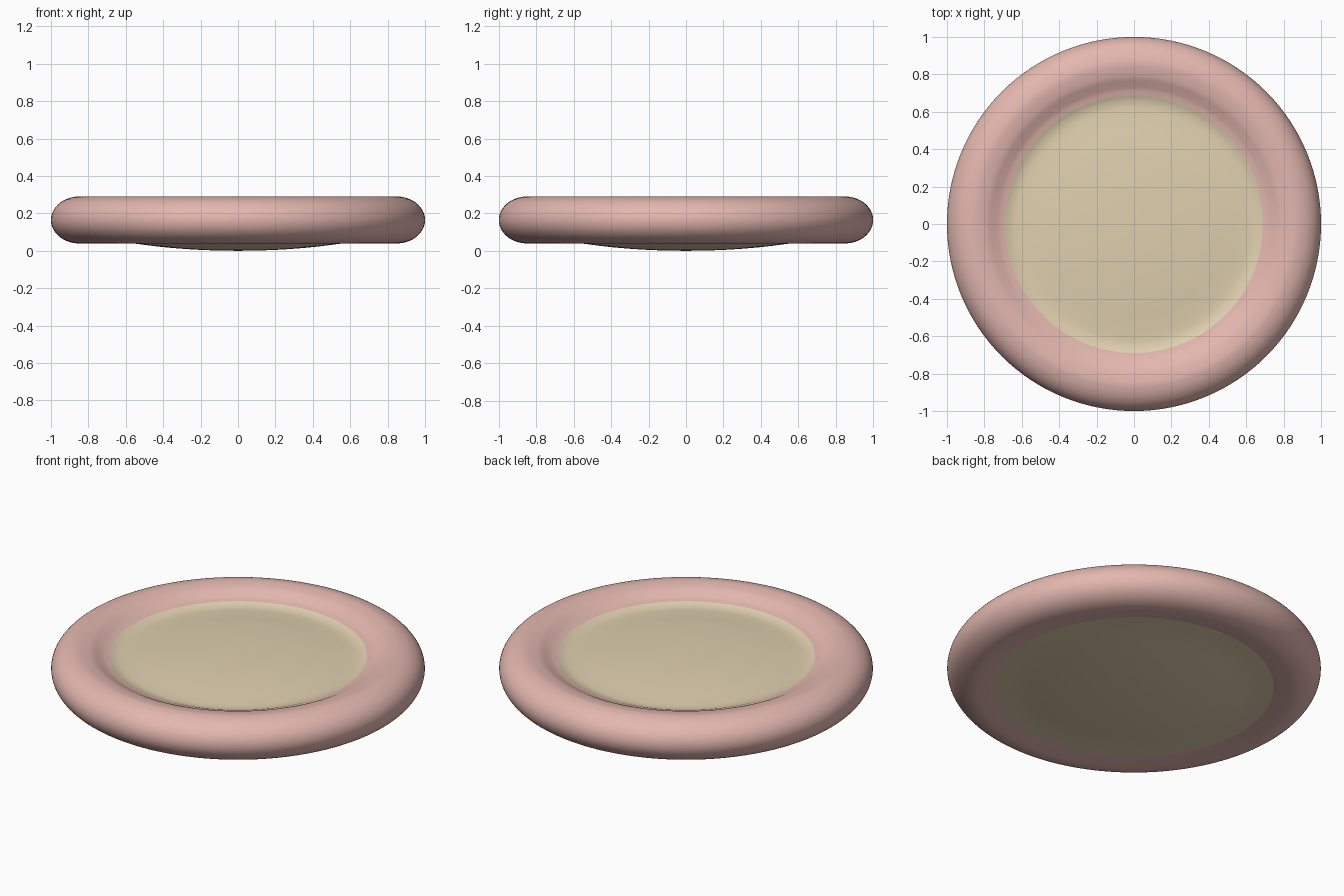
import bpy, bmesh, math

if "Cube" in bpy.data.objects:
    bpy.data.objects.remove(bpy.data.objects["Cube"])


def material(name, rgb):
    m = bpy.data.materials.new(name)
    m.diffuse_color = (*rgb, 1)
    m.use_nodes = True
    m.node_tree.nodes["Principled BSDF"].inputs["Base Color"].default_value = m.diffuse_color
    return m


def smooth_profile(pts, n=6):
    # Catmull-Rom through the profile points
    out = []
    for i in range(len(pts) - 1):
        p0, p1 = pts[max(i - 1, 0)], pts[i]
        p2, p3 = pts[i + 1], pts[min(i + 2, len(pts) - 1)]
        for k in range(n):
            t = k / n
            out.append(tuple(0.5 * (2 * b + (c - a) * t + (2 * a - 5 * b + 4 * c - d) * t * t
                                    + (3 * b - a - 3 * c + d) * t ** 3)
                             for a, b, c, d in zip(p0, p1, p2, p3)))
    return out + [pts[-1]]


# One continuous stuffed skin, split at the seams into ring and cushion
pink = material("soft pink", (0.77, 0.475, 0.43))
cream = material("warm cream", (0.745, 0.63, 0.43))


def lathe(name, profile, mat, seg=128):
    bm = bmesh.new()
    vs = [bm.verts.new((max(r, 0), 0, z)) for r, z in profile]
    edges = [bm.edges.new(p) for p in zip(vs, vs[1:])]
    bmesh.ops.spin(bm, geom=vs + edges, cent=(0, 0, 0), axis=(0, 0, 1),
                   angle=2 * math.pi, steps=seg, use_duplicate=False)
    bmesh.ops.remove_doubles(bm, verts=bm.verts, dist=1e-5)
    bmesh.ops.recalc_face_normals(bm, faces=bm.faces)
    # normals of open shells must face outward: the highest face points up
    if max(bm.faces, key=lambda f: f.calc_center_median().z).normal.z < 0:
        bmesh.ops.reverse_faces(bm, faces=bm.faces)
    me = bpy.data.meshes.new(name)
    bm.to_mesh(me)
    bm.free()
    me.materials.append(mat)
    for p in me.polygons:
        p.use_smooth = True
    ob = bpy.data.objects.new(name, me)
    bpy.context.collection.objects.link(ob)
    return ob


# Padded outer ring: half-round outside, rolling gently down to each seam
ring_top = [(0.69, 0.240), (0.72, 0.248), (0.75, 0.262), (0.79, 0.280)]
outside = [(0.85 + 0.15 * math.cos(a), 0.165 + 0.125 * math.sin(a))
           for a in (math.pi / 2 - math.pi * i / 12 for i in range(13))]
ring_bottom = [(0.79, 0.045), (0.748, 0.051)]
lathe("padded_ring", smooth_profile(ring_top + outside + ring_bottom, 4), pink)

# Cushion top: shallow groove inside the seam, then a low pillow
top = [(0, 0.256), (0.2, 0.253), (0.4, 0.243), (0.54, 0.231), (0.62, 0.226), (0.66, 0.230), (0.69, 0.240)]
lathe("cushion_top", smooth_profile(top), cream)

# Cushion underside: gentle bulge down to the ground
bottom = [(0.748, 0.051), (0.65, 0.048), (0.57, 0.041), (0.4, 0.020), (0.2, 0.005), (0, 0.0)]
under = lathe("cushion_underside", smooth_profile(bottom), cream)
under.data.flip_normals()
